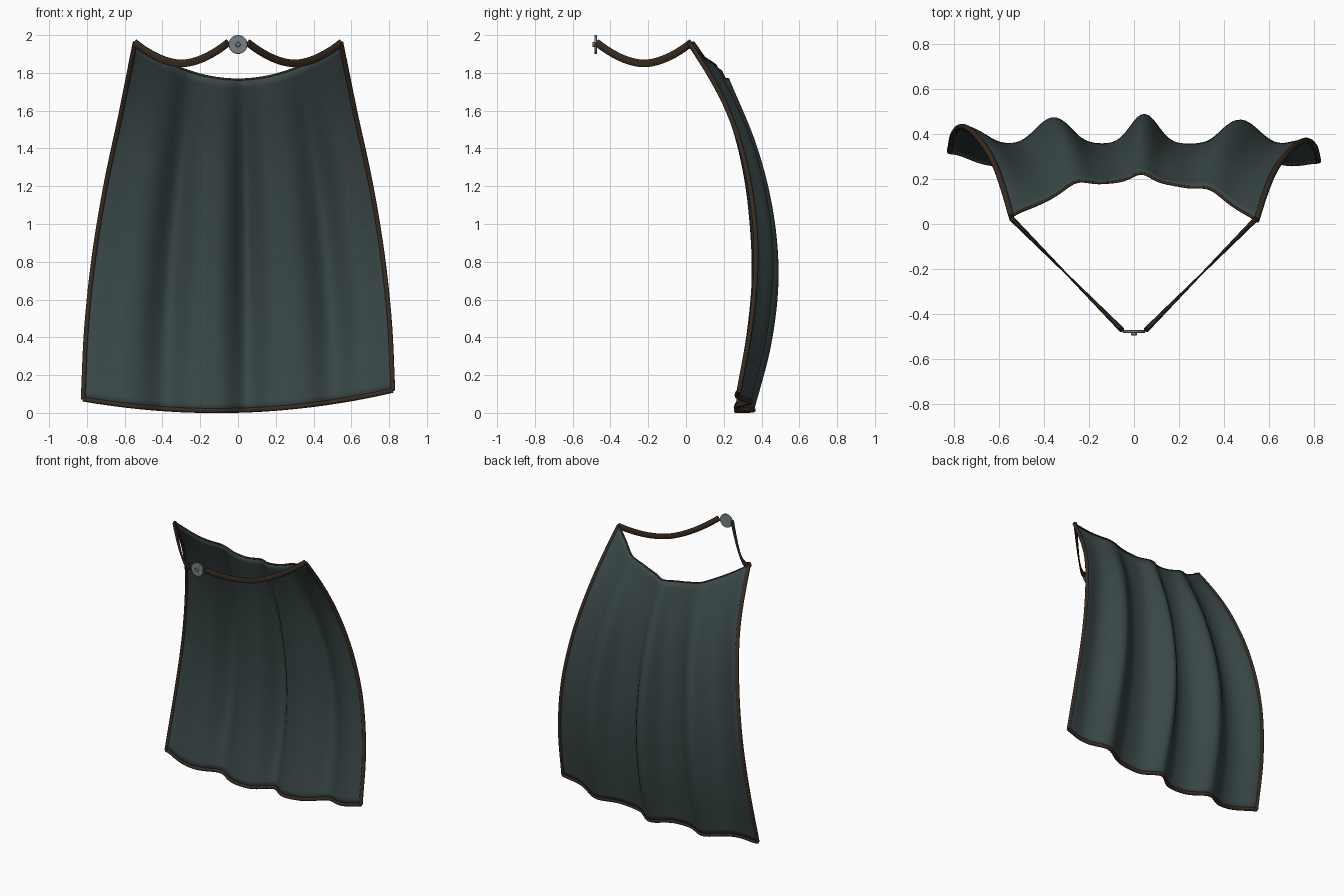
import bpy, bmesh, math
from mathutils import Vector

cube = bpy.data.objects.get("Cube")
if cube:
    bpy.data.objects.remove(cube, do_unlink=True)


def material(name, rgb, metallic=0.0):
    m = bpy.data.materials.new(name)
    m.use_nodes = True
    m.diffuse_color = (*rgb, 1)
    shader = m.node_tree.nodes["Principled BSDF"]
    shader.inputs["Base Color"].default_value = (*rgb, 1)
    shader.inputs["Roughness"].default_value = 0.8
    return m


CLOTH = material("dark teal cloth", (0.042, 0.064, 0.064))
LEATHER = material("brown leather", (0.042, 0.026, 0.016))
METAL = material("grey metal", (0.19, 0.22, 0.24))


def spline(values, t):
    """Smooth curve through evenly spaced values, t from 0 to 1."""
    n = len(values) - 1
    i = min(int(t * n), n - 1)
    f = t * n - i
    b, c = values[i], values[i + 1]
    a = values[i - 1] if i else 2 * b - c
    d = values[i + 2] if i + 2 <= n else 2 * c - b
    return b + f / 2 * (c - a + f * (2 * a - 5 * b + 4 * c - d + f * (3 * (b - c) + d - a)))


# Cape shape: u runs across from right (-1) to left (1), v from neck to hem
HALF_WIDTH = [0.545, 0.62, 0.7, 0.762, 0.802, 0.82]
DEPTH = [0.19, 0.285, 0.335, 0.352, 0.325, 0.265]
FOLD_SCALE = [0.25, 0.6, 0.87, 0.95, 0.87, 0.65]
FOLDS = [(-1, 0.09, 0.15), (-0.47, 0.125, 0.13), (0.06, 0.14, 0.11),
         (0.62, 0.115, 0.13), (1, 0.025, 0.1)]


def cape(u, v):
    fold = sum(h * math.exp(-((u - c) / w) ** 2) for c, h, w in FOLDS)
    y = spline(DEPTH, v) + fold * spline(FOLD_SCALE, v)
    y -= 0.18 * abs(u) ** 2.2 * (1 - v) ** 4
    top = 1.765 + 0.195 * u * u
    hem = 0.013 + 0.083 * u * u + 0.023 * u
    return Vector((u * spline(HALF_WIDTH, v), y, top + (hem - top) * v))


def finish(name, bm, mat, smooth=True):
    bmesh.ops.recalc_face_normals(bm, faces=bm.faces)
    me = bpy.data.meshes.new(name)
    bm.to_mesh(me)
    bm.free()
    me.materials.append(mat)
    ob = bpy.data.objects.new(name, me)
    bpy.context.scene.collection.objects.link(ob)
    bpy.ops.object.select_all(action='DESELECT')
    ob.select_set(True)
    bpy.context.view_layer.objects.active = ob
    if smooth:
        bpy.ops.object.shade_smooth_by_angle(angle=math.radians(45))
    return ob


def sweep(name, path, half_height, half_width, mat, sides=10):
    """Oval section swept along a path; sizes are functions of 0..1."""
    bm = bmesh.new()
    rings = []
    last = len(path) - 1
    for i, p in enumerate(path):
        tangent = (path[min(i + 1, last)] - path[max(i - 1, 0)]).normalized()
        ref = Vector((0, 0, 1)) if abs(tangent.z) < 0.75 else Vector((1, 0, 0))
        side = tangent.cross(ref).normalized()
        up = side.cross(tangent)
        t = i / last
        ring = []
        for k in range(sides):
            a = math.tau * k / sides
            ring.append(bm.verts.new(p + up * math.sin(a) * half_height(t)
                                     + side * math.cos(a) * half_width(t)))
        rings.append(ring)
    for r, s in zip(rings, rings[1:]):
        for k in range(sides):
            j = (k + 1) % sides
            bm.faces.new((r[k], r[j], s[j], s[k]))
    bm.faces.new(rings[0])
    bm.faces.new(rings[-1])
    return finish(name, bm, mat)


# Draped cloth panel
NU, NV = 96, 40
bm = bmesh.new()
grid = [[bm.verts.new(cape(2 * i / NU - 1, j / NV)) for i in range(NU + 1)]
        for j in range(NV + 1)]
for a, b in zip(grid, grid[1:]):
    for i in range(NU):
        bm.faces.new((a[i], a[i + 1], b[i + 1], b[i]))
cloth = finish("cape_cloth", bm, CLOTH)
solid = cloth.modifiers.new("thickness", 'SOLIDIFY')
solid.thickness = 0.01
solid.offset = 0

# Leather piping on both sides, the hem and (thinner) the neckline


def constant(r):
    return lambda t: r


for name, u in (("right_edge_trim", -1), ("left_edge_trim", 1)):
    sweep(name, [cape(u, j / NV) for j in range(NV + 1)],
          constant(0.013), constant(0.013), LEATHER)
for name, v, r in (("hem_trim", 1, 0.013), ("neckline_trim", 0, 0.006)):
    sweep(name, [cape(2 * i / NU - 1, v) for i in range(NU + 1)],
          constant(r), constant(r), LEATHER)

# Sagging straps, from the shoulder corners to the clasp
for name, s in (("right_strap", -1), ("left_strap", 1)):
    path = []
    for i in range(25):
        t = i / 24
        path.append(Vector((s * (0.545 - 0.49 * t), 0.025 - 0.495 * t,
                            1.85 + 0.108 * abs(2 * t - 1) ** 1.8)))
    sweep(name, path, constant(0.021),
          lambda t: 0.004 + 0.008 * abs(2 * t - 1), LEATHER)


# Round clasp with a raised centre stud
def disc(name, radius, depth, y):
    bpy.ops.mesh.primitive_cylinder_add(vertices=32, radius=radius, depth=depth,
                                        location=(0, y, 1.95),
                                        rotation=(math.pi / 2, 0, 0))
    ob = bpy.context.object
    ob.name = name
    ob.data.materials.append(METAL)
    bevel = ob.modifiers.new("bevel", 'BEVEL')
    bevel.width = 0.003
    bevel.segments = 2
    bpy.ops.object.shade_smooth_by_angle(angle=math.radians(45))


disc("clasp_disc", 0.05, 0.014, -0.478)
disc("clasp_stud", 0.013, 0.02, -0.485)
